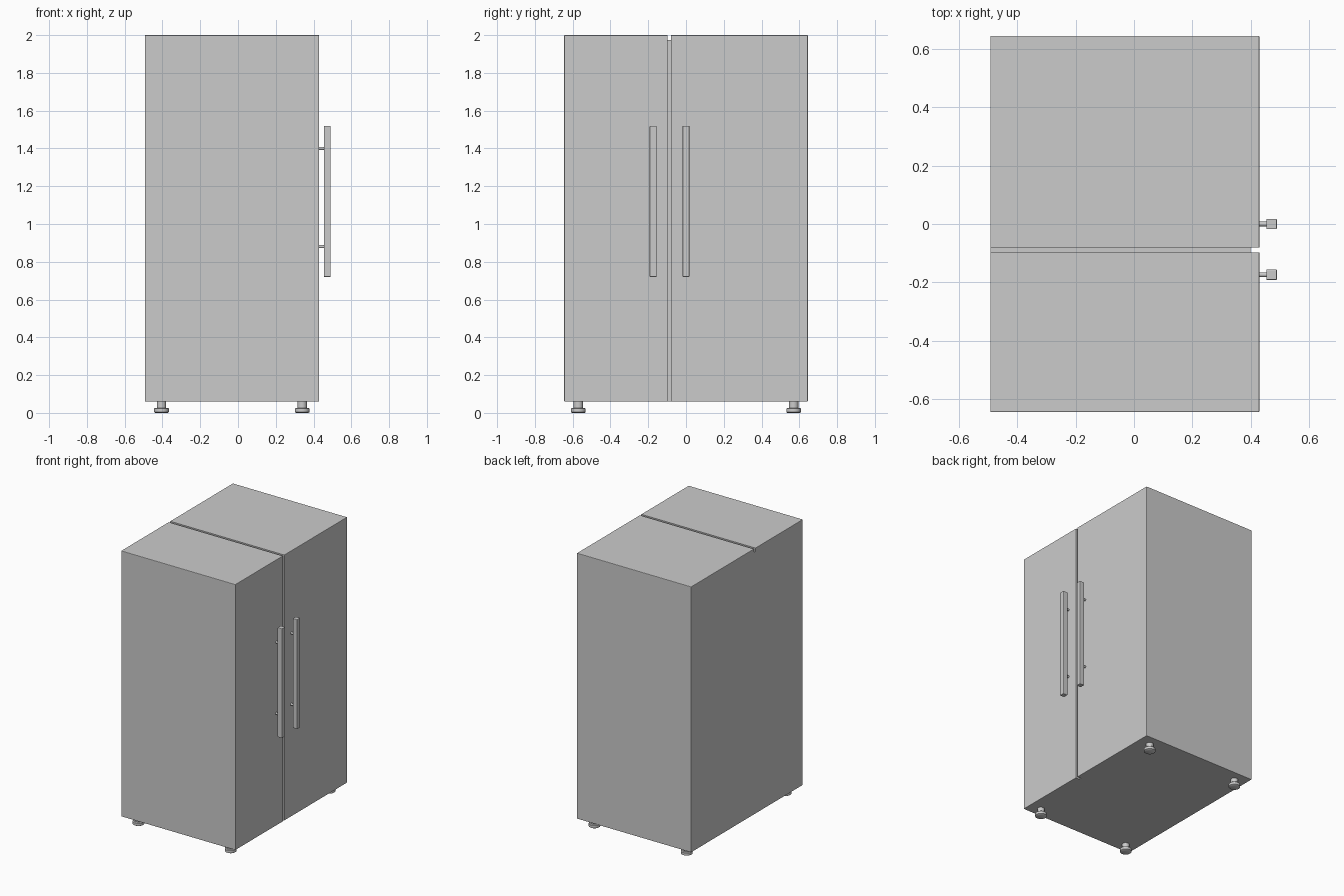
import bpy, bmesh, math
from mathutils import Matrix

if "Cube" in bpy.data.objects:
    bpy.data.objects.remove(bpy.data.objects["Cube"])


def link(name, bm):
    bmesh.ops.recalc_face_normals(bm, faces=bm.faces)
    me = bpy.data.meshes.new(name)
    bm.to_mesh(me)
    bm.free()
    ob = bpy.data.objects.new(name, me)
    bpy.context.collection.objects.link(ob)
    return ob


def box(name, lo, hi, bevel=0.0):
    bm = bmesh.new()
    bmesh.ops.create_cube(bm, size=1)
    for v in bm.verts:
        v.co = [(a + b) / 2 + c * (b - a) for a, b, c in zip(lo, hi, v.co)]
    if bevel:
        bmesh.ops.bevel(bm, geom=bm.edges[:], offset=bevel, segments=2,
                        profile=0.5, affect='EDGES')
    return link(name, bm)


def lathe(name, profile, matrix, sides=24):
    """Closed turned shape from (radius, height) points."""
    bm = bmesh.new()
    rings = [[bm.verts.new((r * math.cos(math.tau * i / sides),
                            r * math.sin(math.tau * i / sides), z))
              for i in range(sides)] for r, z in profile]
    for a, b in zip(rings, rings[1:]):
        for i in range(sides):
            j = (i + 1) % sides
            bm.faces.new((a[i], a[j], b[j], b[i]))
    bm.faces.new(rings[0])
    bm.faces.new(rings[-1])
    bm.transform(matrix)
    return link(name, bm)


def smooth(ob):
    bpy.ops.object.select_all(action='DESELECT')
    ob.select_set(True)
    bpy.context.view_layer.objects.active = ob
    bpy.ops.object.shade_smooth_by_angle(angle=math.radians(35))


# Cabinet with two doors, split by a groove over the top and down the front
cabinet = box("cabinet_doors", (-0.493, -0.645, 0.06), (0.43, 0.645, 2.0), 0.003)
grooves = [box("groove_cutter_top", (-0.6, -0.097, 1.975), (0.6, -0.08, 2.1)),
           box("groove_cutter_front", (0.40, -0.097, 0.0), (0.6, -0.08, 2.1))]
for cutter in grooves:
    mod = cabinet.modifiers.new("groove", 'BOOLEAN')
    mod.operation = 'DIFFERENCE'
    mod.solver = 'EXACT'
    mod.object = cutter
    cutter.hide_render = True
    cutter.display_type = 'WIRE'

# Door handles: square bar on two round posts
for side, y in (("left", -0.174), ("right", 0.0)):
    box(side + "_handle_bar", (0.454, y - 0.018, 0.72), (0.49, y + 0.018, 1.52), 0.003)
    for level, z in (("lower", 0.88), ("upper", 1.40)):
        turn = Matrix.Translation((0.42, y, z)) @ Matrix.Rotation(math.pi / 2, 4, 'Y')
        smooth(lathe(f"{side}_{level}_handle_post",
                     [(0.008, 0), (0.008, 0.037)], turn, 16))

# Levelling feet
foot = [(0.033, 0), (0.039, 0.004), (0.039, 0.022), (0.034, 0.027),
        (0.025, 0.027), (0.025, 0.062)]
for row, x in (("rear", -0.405), ("front", 0.34)):
    for side, y in (("left", -0.57), ("right", 0.57)):
        smooth(lathe(f"{row}_{side}_foot", foot, Matrix.Translation((x, y, 0))))
